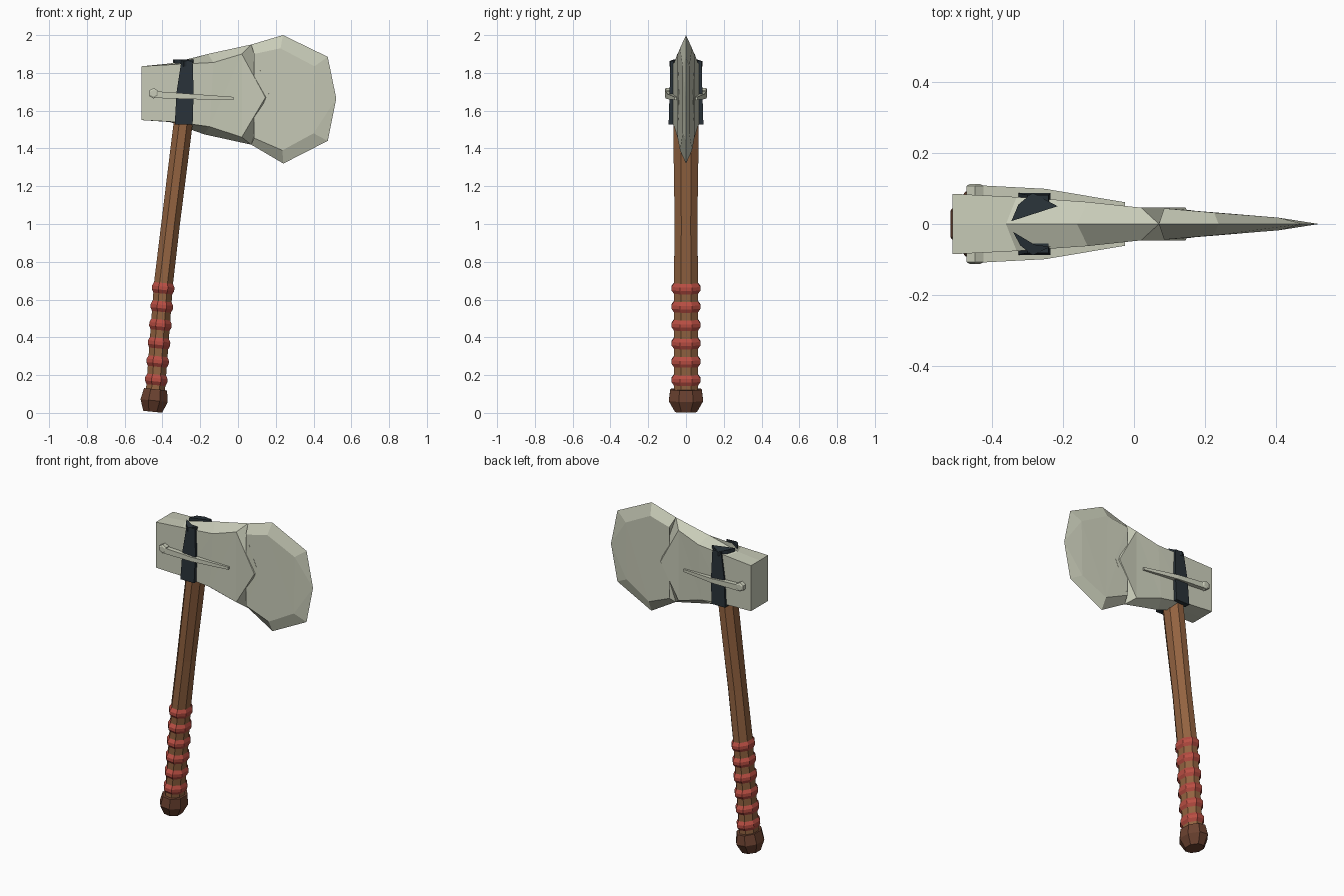
import bpy, bmesh, math
from mathutils import Vector

if "Cube" in bpy.data.objects:
    bpy.data.objects.remove(bpy.data.objects["Cube"], do_unlink=True)


def material(name, rgb):
    m = bpy.data.materials.new(name)
    m.use_nodes = True
    m.diffuse_color = (*rgb, 1)
    bsdf = next(n for n in m.node_tree.nodes if n.type == 'BSDF_PRINCIPLED')
    bsdf.inputs["Base Color"].default_value = (*rgb, 1)
    return m


STONE = material("pale stone", (.58, .60, .48))
WOOD = material("brown wood", (.29, .125, .052))
DARK_WOOD = material("dark wood", (.15, .055, .03))
RED = material("red wrap", (.48, .075, .055))
STRAP = material("dark strap", (.022, .032, .040))


def finish(name, bm, *mats):
    bmesh.ops.remove_doubles(bm, verts=bm.verts, dist=.0005)
    bmesh.ops.recalc_face_normals(bm, faces=bm.faces)
    mesh = bpy.data.meshes.new(name)
    bm.to_mesh(mesh)
    bm.free()
    for m in mats:
        mesh.materials.append(m)
    ob = bpy.data.objects.new(name, mesh)
    bpy.context.collection.objects.link(ob)
    return ob


def skin(bm, rings, mats=None, caps=True):
    """Bridge a list of equal-length point loops and cap both ends."""
    loops = [[bm.verts.new(p) for p in ring] for ring in rings]
    for i, (a, b) in enumerate(zip(loops, loops[1:])):
        for j in range(len(a)):
            k = (j + 1) % len(a)
            f = bm.faces.new((a[j], a[k], b[k], b[j]))
            f.material_index = mats[i] if mats else 0
    if caps:
        bm.faces.new(loops[0][::-1])
        bm.faces.new(loops[-1])


def lens(name, rim, face):
    """Symmetric slab: centre rim at y = 0 and a raised face on each side."""
    bm = bmesh.new()
    front = [(x, -y, z) for x, z, y in face]
    middle = [(x, 0, z) for x, z in rim]
    back = [(x, y, z) for x, z, y in face]
    skin(bm, [front, middle, back])
    bmesh.ops.triangulate(bm, faces=[f for f in bm.faces if len(f.verts) > 4])
    return finish(name, bm, STONE)


# Axe head body, thick at the back and bevelled towards the blade
lens("head_body",
     [(-.51, 1.835), (-.36, 1.85), (-.16, 1.90), (.07, 1.95), (.168, 1.67),
      (.07, 1.42), (-.18, 1.475), (-.36, 1.54), (-.51, 1.55)],
     [(-.51, 1.835, .085), (-.33, 1.845, .076), (-.13, 1.855, .062),
      (.02, 1.90, .046), (.145, 1.67, .046), (.02, 1.46, .046),
      (-.15, 1.515, .062), (-.33, 1.54, .076), (-.51, 1.55, .085)])

# Flared blade, tapering to the cutting edge
lens("blade",
     [(.07, 1.95), (.238, 2.0), (.475, 1.885), (.52, 1.665),
      (.475, 1.44), (.24, 1.32), (.07, 1.42), (.15, 1.67)],
     [(.085, 1.90, .044), (.225, 1.93, .032), (.405, 1.835, .018),
      (.52, 1.665, 0), (.40, 1.48, .018), (.235, 1.39, .032),
      (.085, 1.455, .044), (.17, 1.67, .038)])

# Handle
SIDES = 8


def axis_x(z):
    pts = [(0, -.452), (.13, -.436), (.69, -.394), (1.0, -.357), (1.6, -.282)]
    for (z0, x0), (z1, x1) in zip(pts, pts[1:]):
        if z <= z1:
            break
    return x0 + (x1 - x0) * (z - z0) / (z1 - z0)


def section(z, rx, ry):
    """Eight-sided cross-section square to the leaning handle."""
    ring = []
    for i in range(SIDES):
        a = math.tau * (i + .5) / SIDES
        s = 1 / math.cos(math.pi / SIDES)
        dx = math.cos(a) * rx * s
        ring.append((axis_x(z) + dx, math.sin(a) * ry * s, z - .1 * dx))
    return ring


rings, mats = [section(.10, .050, .064)], []
for i in range(6):
    z = .175 + i * .097
    for dz, rx, ry, m in ((-.028, .050, .064, 0), (-.009, .059, .077, 1),
                          (.009, .059, .077, 1), (.028, .050, .064, 1)):
        rings.append(section(z + dz, rx, ry))
        mats.append(m)
for z, rx, ry in ((1.0, .049, .060), (1.4, .050, .066), (1.58, .050, .066)):
    rings.append(section(z, rx, ry))
    mats.append(0)
bm = bmesh.new()
skin(bm, rings, mats)
finish("handle", bm, WOOD, RED)

bm = bmesh.new()
skin(bm, [section(.006, .050, .058), section(.065, .072, .091),
          section(.125, .061, .083)])
finish("pommel", bm, DARK_WOOD)


# Side straps with folded ends on top of the head
def prism(bm, lower, upper):
    skin(bm, [lower, upper])


for side, label in ((-1, "front"), (1, "back")):
    outline = [(-.335, 1.527), (-.24, 1.527), (-.235, 1.70), (-.24, 1.862),
               (-.30, 1.862), (-.325, 1.70)]
    bm = bmesh.new()
    prism(bm, [(x, side * .055, z) for x, z in outline],
          [(x, side * (.092 - .03 * (z - 1.527)), z) for x, z in outline])
    finish(label + "_strap", bm, STRAP)

    if side > 0:
        fold = [(-.345, .008), (-.325, .055), (-.285, .088), (-.215, .05)]
    else:
        fold = [(-.34, -.022), (-.32, -.06), (-.285, -.088), (-.235, -.064),
                (-.28, -.058)]
    bm = bmesh.new()
    prism(bm, [(x, y, 1.835) for x, y in fold],
          [(x, y, 1.872 - .01 * (abs(y) > .08)) for x, y in fold])
    finish(label + "_strap_fold", bm, STRAP)

    # Tapered pin lying over the strap
    bm = bmesh.new()
    stations = [(-.44, 1.685, .018, .068, .109), (-.25, 1.675, .014, .062, .099),
                (-.025, 1.665, .008, .035, .061)]
    skin(bm, [[(x, side * y, z + dz) for y, dz in
               ((y0, -h), (y1, -h), (y1, h), (y0, h))]
              for x, z, h, y0, y1 in stations])
    finish(label + "_pin", bm, STONE)

    # Six-sided pin head
    bm = bmesh.new()
    hexagon = [Vector((math.cos(a), 0, math.sin(a)))
               for a in (math.tau * (i + .5) / 6 for i in range(6))]
    skin(bm, [[Vector((-.447, side * y, 1.692)) + p * r for p in hexagon]
              for y, r in ((.07, .028), (.107, .028), (.112, .018))])
    finish(label + "_pin_head", bm, STONE)
